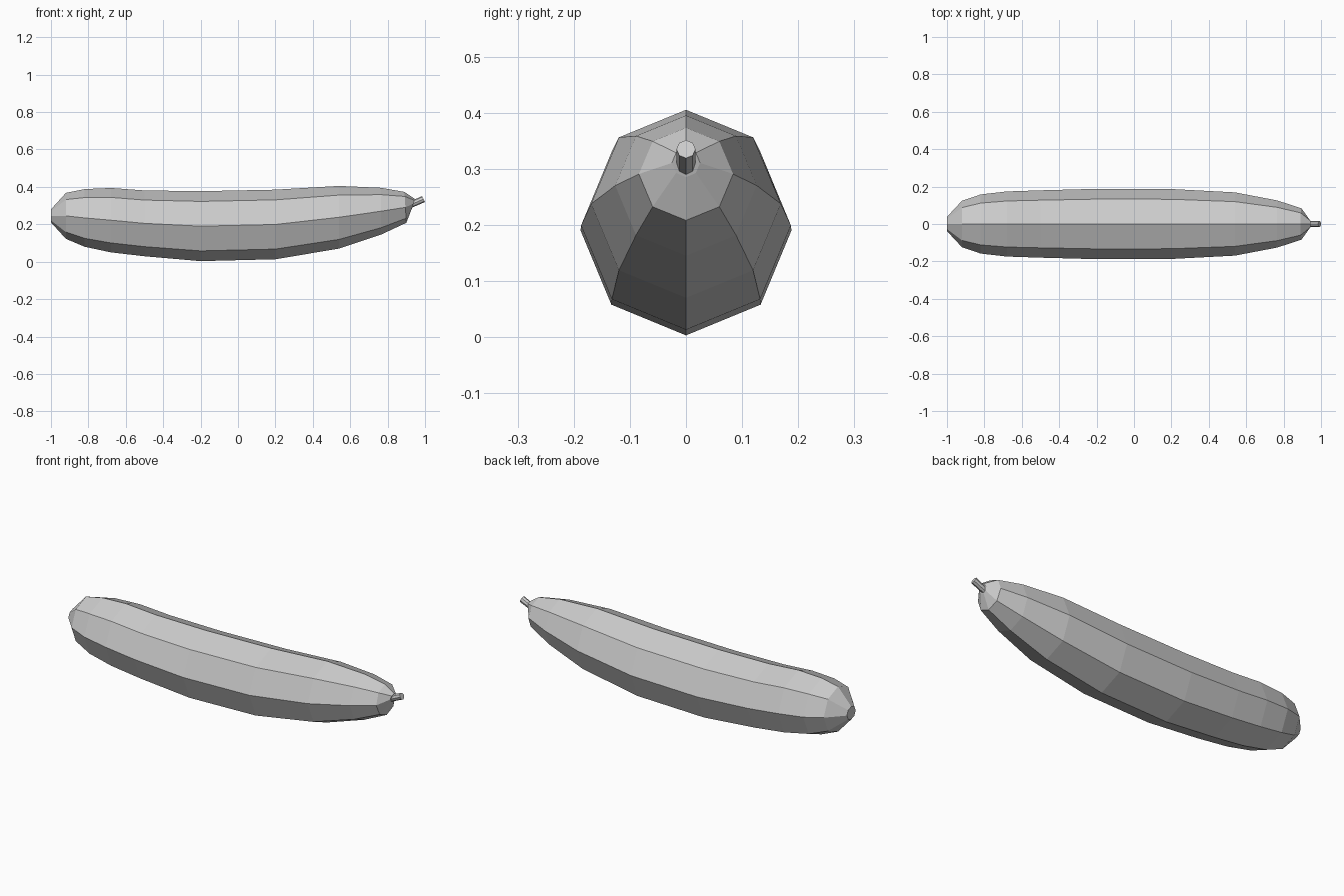
import bpy, bmesh, math
from mathutils import Vector

SIDES = 8

old = bpy.data.objects.get("Cube")
if old:
    bpy.data.objects.remove(old, do_unlink=True)

skin = bpy.data.materials.new("plain_grey")
skin.use_nodes = True
grey = (0.6, 0.6, 0.6, 1)
skin.diffuse_color = grey
skin.node_tree.nodes["Principled BSDF"].inputs["Base Color"].default_value = grey


def loft(name, sections):
    """Skin eight-sided rings given as (top x, top z, bottom x, bottom z, half width)."""
    bm = bmesh.new()
    rings = []
    for top_x, top_z, low_x, low_z, half in sections:
        top, low = Vector((top_x, 0, top_z)), Vector((low_x, 0, low_z))
        mid, up = (top + low) / 2, (top - low) / 2
        ring = []
        for i in range(SIDES):
            a = math.tau * i / SIDES
            ring.append(bm.verts.new(mid + up * math.cos(a) + Vector((0, half * math.sin(a), 0))))
        rings.append(ring)
    for a, b in zip(rings, rings[1:]):
        for i in range(SIDES):
            j = (i + 1) % SIDES
            bm.faces.new((a[i], a[j], b[j], b[i]))
    bm.faces.new(rings[0])
    bm.faces.new(rings[-1])
    bmesh.ops.recalc_face_normals(bm, faces=bm.faces)
    mesh = bpy.data.meshes.new(name)
    bm.to_mesh(mesh)
    bm.free()
    mesh.materials.append(skin)
    obj = bpy.data.objects.new(name, mesh)
    bpy.context.collection.objects.link(obj)
    return obj


# Long, gently curved body
loft("fruit_body", [
    (-1.0, .28, -1.0, .21, .038),
    (-.92, .368, -.92, .122, .124),
    (-.82, .388, -.82, .08, .158),
    (-.68, .394, -.68, .05, .174),
    (-.5, .381, -.5, .029, .18),
    (-.2, .377, -.2, .003, .188),
    (.2, .385, .2, .013, .187),
    (.54, .405, .54, .07, .169),
    (.765, .395, .765, .145, .126),
    (.89, .373, .9, .208, .084),
    (.945, .336, .93, .285, .025),
])

# Short stem tilted upwards, sunk a little into the tip
loft("stem", [
    (.915, .319, .93, .289, .017),
    (.984, .351, 1.0, .319, .017),
])
